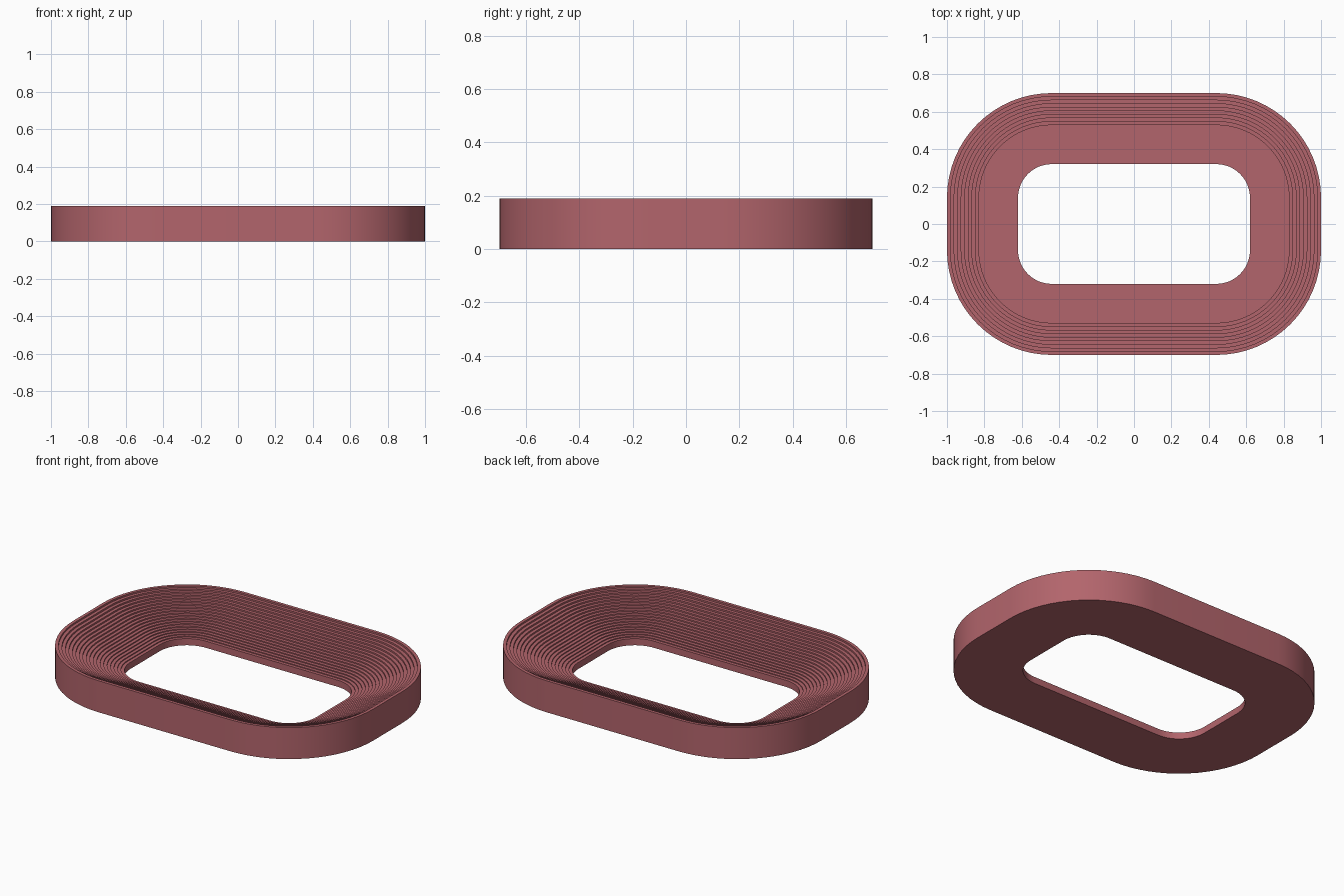
import bpy, bmesh, math

cube = bpy.data.objects.get("Cube")
if cube:
    bpy.data.objects.remove(cube, do_unlink=True)

ROWS = 20                  # stepped rows from the opening to the rim
CORNER = (0.44, 0.14)      # centre shared by all corner arcs
R_IN, R_OUT = 0.18, 0.56
Z_IN, Z_OUT = 0.04, 0.19
ARC_STEPS = 16

mat = bpy.data.materials.new("dusty red")
mat.use_nodes = True
colour = (0.45, 0.13, 0.15, 1)
mat.diffuse_color = colour
mat.node_tree.nodes["Principled BSDF"].inputs["Base Color"].default_value = colour


def rounded_loop(bm, radius, z):
    """Ring of vertices around a rounded rectangle."""
    verts = []
    for quarter, (sx, sy) in enumerate(((1, 1), (-1, 1), (-1, -1), (1, -1))):
        for i in range(ARC_STEPS + 1):
            a = (quarter + i / ARC_STEPS) * math.pi / 2
            verts.append(bm.verts.new((sx * CORNER[0] + radius * math.cos(a),
                                       sy * CORNER[1] + radius * math.sin(a), z)))
    return verts


# Cross-section: inner wall, rows that steepen outward, outer wall, flat base
profile = [(R_IN, 0)]
for row in range(ROWS):
    t = row / (ROWS - 1)
    z = Z_IN + (Z_OUT - Z_IN) * (0.7 * t + 0.3 * t * t)
    for edge in (row, row + 1):
        profile.append((R_IN + (R_OUT - R_IN) * edge / ROWS, z))
profile.append((R_OUT, 0))

# Sweep the cross-section around the opening
bm = bmesh.new()
loops = [rounded_loop(bm, r, z) for r, z in profile]
for a, b in zip(loops, loops[1:] + loops[:1]):
    for i in range(len(a)):
        j = (i + 1) % len(a)
        bm.faces.new((a[i], a[j], b[j], b[i]))
bmesh.ops.recalc_face_normals(bm, faces=bm.faces)
mesh = bpy.data.meshes.new("stepped_stand")
bm.to_mesh(mesh)
bm.free()
mesh.materials.append(mat)

stand = bpy.data.objects.new("stepped_stand", mesh)
bpy.context.collection.objects.link(stand)
bpy.ops.object.select_all(action="DESELECT")
stand.select_set(True)
bpy.context.view_layer.objects.active = stand
bpy.ops.object.shade_smooth_by_angle(angle=math.radians(30))
